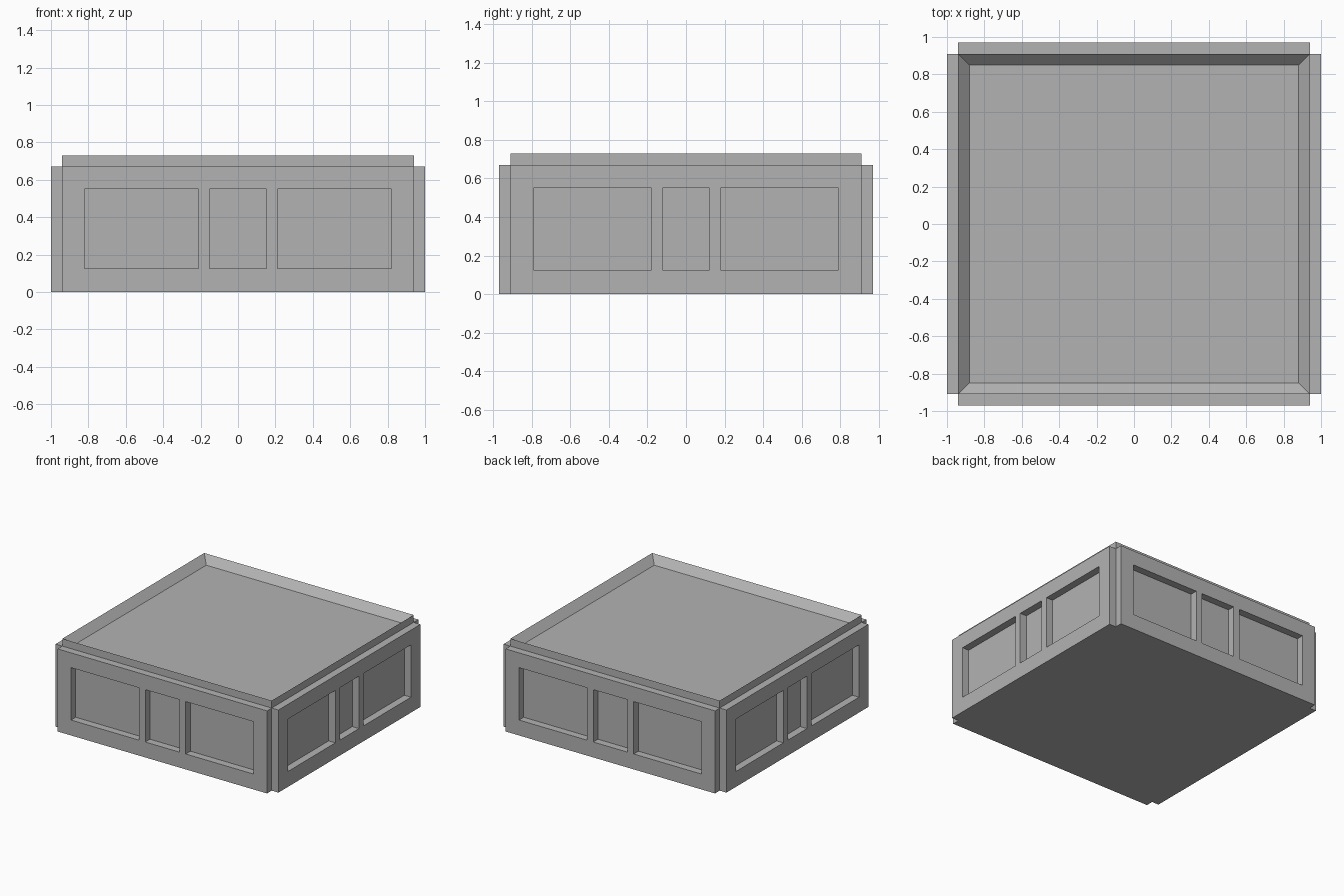
import bpy, bmesh
from math import pi
from mathutils import Matrix, Vector

cube = bpy.data.objects.get("Cube")
if cube:
    bpy.data.objects.remove(cube, do_unlink=True)

HALF_X, HALF_Y = 0.94, 0.91      # core half sizes
PANEL_TOP, RIM_TOP = 0.67, 0.73
THICK = 0.06                     # panel and rim thickness

grey = bpy.data.materials.new("plain grey")
grey.use_nodes = True
colour = (0.45, 0.45, 0.45, 1)
grey.diffuse_color = colour
grey.node_tree.nodes["Principled BSDF"].inputs["Base Color"].default_value = colour


def add_object(name, bm):
    bmesh.ops.recalc_face_normals(bm, faces=bm.faces)
    mesh = bpy.data.meshes.new(name)
    bm.to_mesh(mesh)
    bm.free()
    mesh.materials.append(grey)
    obj = bpy.data.objects.new(name, mesh)
    bpy.context.collection.objects.link(obj)
    return obj


# Core block with a shallow tray sunk into its top
bm = bmesh.new()
bmesh.ops.create_cube(bm, size=1)
for v in bm.verts:
    v.co = Vector((v.co.x * 2 * HALF_X, v.co.y * 2 * HALF_Y, (v.co.z + 0.5) * RIM_TOP))
bm.normal_update()
top = max(bm.faces, key=lambda f: f.normal.z)
bmesh.ops.inset_region(bm, faces=[top], thickness=THICK, use_even_offset=True)
for v in top.verts:
    v.co.z = PANEL_TOP
add_object("core_tray", bm)


def window_panel(name, half_width, edges, distance, angle):
    """Flat panel with three openings, standing against one side of the core."""
    xs = [-half_width] + [-e for e in reversed(edges)] + edges + [half_width]
    zs = [0, 0.125, 0.55, PANEL_TOP]
    bm = bmesh.new()
    grid = [[bm.verts.new((x, -distance, z)) for z in zs] for x in xs]
    for i in range(len(xs) - 1):
        for j in range(len(zs) - 1):
            if j == 1 and i % 2 == 1:
                continue         # window opening
            bm.faces.new((grid[i][j], grid[i + 1][j],
                          grid[i + 1][j + 1], grid[i][j + 1]))
    out = bmesh.ops.extrude_face_region(bm, geom=bm.faces[:])["geom"]
    for v in out:
        if isinstance(v, bmesh.types.BMVert):
            v.co.y -= THICK
    bmesh.ops.rotate(bm, verts=bm.verts, matrix=Matrix.Rotation(angle, 3, 'Z'))
    add_object(name, bm)


# Four window panels
for name, angle in (("front_panel", 0), ("back_panel", pi)):
    window_panel(name, HALF_X, [0.153, 0.21, 0.82], HALF_Y, angle)
for name, angle in (("left_panel", pi / 2), ("right_panel", -pi / 2)):
    window_panel(name, HALF_Y, [0.123, 0.18, 0.79], HALF_X, angle)
